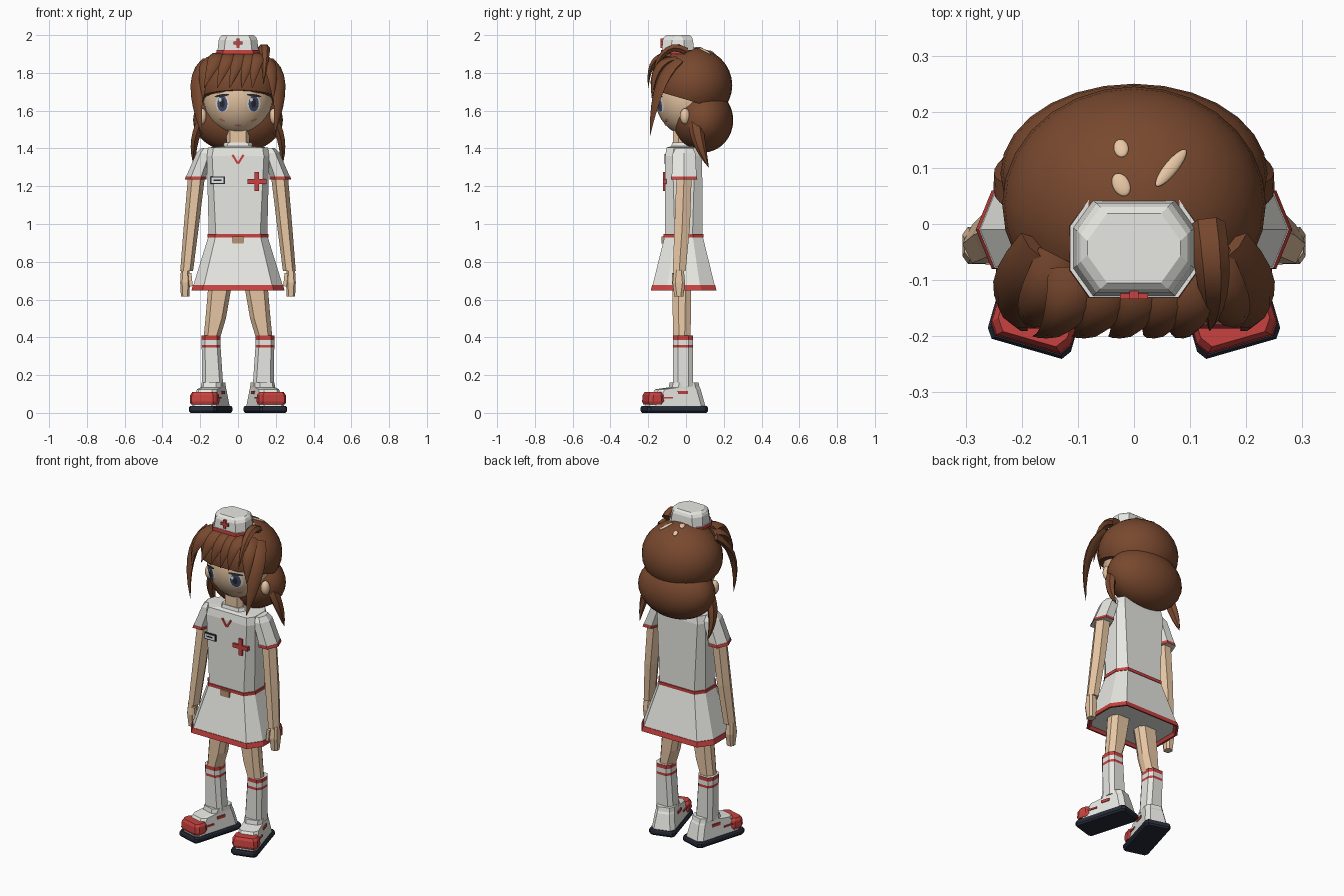
import bpy, bmesh, math
from mathutils import Vector, Matrix

cube = bpy.data.objects.get("Cube")
if cube:
    bpy.data.objects.remove(cube, do_unlink=True)


def material(name, r, g, b):
    m = bpy.data.materials.new(name)
    m.use_nodes = True
    m.diffuse_color = (r, g, b, 1)
    m.node_tree.nodes["Principled BSDF"].inputs["Base Color"].default_value = (r, g, b, 1)
    return m


HAIR = material("brown hair", 0.19, 0.066, 0.028)
SKIN = material("skin", 0.82, 0.58, 0.38)
WHITE = material("off white", 0.8, 0.8, 0.76)
RED = material("red trim", 0.58, 0.055, 0.05)
NAVY = material("dark navy", 0.02, 0.025, 0.04)
IRIS = material("iris blue", 0.07, 0.08, 0.16)
CHEEK = material("cheek orange", 0.7, 0.27, 0.12)
LIP = material("lip pink", 0.7, 0.2, 0.2)
TAN = material("buckle tan", 0.5, 0.3, 0.17)


def finish(name, bm, mats, smooth=None):
    bmesh.ops.recalc_face_normals(bm, faces=bm.faces)
    me = bpy.data.meshes.new(name)
    bm.to_mesh(me)
    bm.free()
    for m in mats:
        me.materials.append(m)
    ob = bpy.data.objects.new(name, me)
    bpy.context.collection.objects.link(ob)
    if smooth:
        for p in me.polygons:
            p.use_smooth = True
        me.set_sharp_from_angle(angle=math.radians(smooth))
    return ob


def octo(z, hx, hy, c, cx=0, cy=0):
    """Chamfered rectangle ring."""
    d = min(1.4 * c, hy * 0.8)
    q = [(hx, hy - d), (hx - c, hy), (c - hx, hy), (-hx, hy - d),
         (-hx, d - hy), (c - hx, -hy), (hx - c, -hy), (hx, d - hy)]
    return [(cx + x, cy + y, z) for x, y in q]


def hexa(z, hx, hy, cx=0, cy=0):
    """Six-sided ring with a corner pointing sideways."""
    return [(cx + hx * math.cos(a), cy + hy * math.sin(a) / 0.866, z)
            for a in (i * math.pi / 3 for i in range(6))]


def loft(name, rings, mat, bands=None, smooth=None):
    """Skin a stack of rings; bands gives another colour to chosen segments."""
    bands = bands or {}
    mats = [mat] + list(dict.fromkeys(bands.values()))
    bm = bmesh.new()
    vs = [[bm.verts.new(p) for p in r] for r in rings]
    n = len(rings[0])
    for i in range(len(vs) - 1):
        for j in range(n):
            k = (j + 1) % n
            f = bm.faces.new((vs[i][j], vs[i][k], vs[i + 1][k], vs[i + 1][j]))
            f.material_index = mats.index(bands.get(i, mat))
    bm.faces.new(vs[0])
    bm.faces.new(vs[-1])
    return finish(name, bm, mats, smooth)


def box(name, loc, size, mat, rot=(0, 0, 0)):
    bm = bmesh.new()
    bmesh.ops.create_cube(bm, size=1)
    bmesh.ops.scale(bm, vec=size, verts=bm.verts)
    ob = finish(name, bm, [mat])
    ob.location, ob.rotation_euler = loc, rot
    return ob


def ball(name, loc, radii, mat, cut=None, rot=None):
    bm = bmesh.new()
    bmesh.ops.create_uvsphere(bm, u_segments=28, v_segments=16, radius=1)
    bmesh.ops.scale(bm, vec=radii, verts=bm.verts)
    if rot:
        bmesh.ops.transform(bm, matrix=rot, verts=bm.verts)
    bmesh.ops.translate(bm, vec=loc, verts=bm.verts)
    if cut:
        bmesh.ops.bisect_plane(bm, geom=bm.verts[:] + bm.edges[:] + bm.faces[:],
                               plane_co=cut[0], plane_no=cut[1], clear_inner=True)
        bmesh.ops.holes_fill(bm, edges=[e for e in bm.edges if e.is_boundary], sides=0)
    return finish(name, bm, [mat], 50)


def strand(name, a, b, c, side, w, t):
    """Tapered hair blade along a quadratic curve."""
    a, b, c, side = map(Vector, (a, b, c, side))
    rings, steps = [], 7
    for i in range(steps + 1):
        u = i / steps
        p = a * (1 - u) ** 2 + b * 2 * u * (1 - u) + c * u * u
        tan = ((b - a) * (1 - u) + (c - b) * u).normalized()
        s = (side - tan * side.dot(tan)).normalized()
        n = tan.cross(s)
        k = 1.03 - u ** 2.5
        rings.append([p + s * w * k * math.cos(q) + n * t * k * math.sin(q)
                      for q in (j * math.pi / 3 for j in range(6))])
    loft(name, rings, HAIR, smooth=40)


# Head and hair masses
HC, HR = Vector((0, 0.02, 1.675)), Vector((0.185, 0.185, 0.21))
CC, CR = Vector((0, 0.035, 1.735)), Vector((0.235, 0.21, 0.2))
ball("head", HC, HR, SKIN)
ball("hair_cap", CC, CR, HAIR, cut=((0, -0.175, 1.71), (0, 0.11, 0.375)))
ball("back_hair", (0, 0.09, 1.55), (0.238, 0.16, 0.172), HAIR)
for x, y, hx, hy in ((-0.023, 0.135, 0.013, 0.018), (-0.023, 0.07, 0.015, 0.022), (0.066, 0.1, 0.012, 0.045)):
    dx, dy = x / CR.x, (y - CC.y) / CR.y
    dz = math.sqrt(1 - dx * dx - dy * dy)
    normal = Vector((dx / CR.x, dy / CR.y, dz / CR.z))
    ball("scalp_patch", (x, y, CC.z + CR.z * dz), (hx, hy, 0.006), SKIN,
         rot=normal.to_track_quat('Z', 'Y').to_matrix().to_4x4())

# Fringe, long side locks and rear locks
for x0, x1 in ((-0.11, -0.18), (-0.05, -0.11), (0.01, -0.045), (0.06, 0.02), (0.1, 0.075)):
    strand("fringe_lock", (x0, -0.08, 1.885), (x0, -0.2, 1.91), (x1, -0.2, 1.72), (1, 0, 0), 0.042, 0.02)
strand("fringe_tuft", (0.13, 0.0, 1.915), (0.15, -0.13, 1.99), (0.135, -0.19, 1.74), (1, 0, 0), 0.032, 0.022)
for s in (1, -1):
    strand("side_lock", (s * 0.16, -0.05, 1.86), (s * 0.255, -0.16, 1.77), (s * 0.19, -0.19, 1.47),
           (s * 0.8, 0.6, 0), 0.052, 0.022)
    strand("temple_lock", (s * 0.13, -0.06, 1.87), (s * 0.19, -0.18, 1.87), (s * 0.185, -0.18, 1.66),
           (s * 0.9, 0.4, 0), 0.042, 0.02)
    strand("rear_lock", (s * 0.19, 0.05, 1.55), (s * 0.25, 0.055, 1.44), (s * 0.23, 0.12, 1.3),
           (0, 1, 0), 0.038, 0.026)
    ball("ear", (s * 0.19, -0.005, 1.57), (0.025, 0.027, 0.042), SKIN)


# Painted face plates that follow the head
def plate(name, x, z, rx, rz, mat, lift, tilt=0):
    bm = bmesh.new()

    def on_head(px, pz):
        k = 1 - (px / HR.x) ** 2 - ((pz - HC.z) / HR.z) ** 2
        return bm.verts.new((px, HC.y - HR.y * math.sqrt(max(k, 0)) - lift, pz))
    mid, rim = on_head(x, z), []
    for i in range(16):
        a = i * math.pi / 8
        u, v = rx * math.cos(a), rz * math.sin(a)
        rim.append(on_head(x + u * math.cos(tilt) - v * math.sin(tilt),
                           z + u * math.sin(tilt) + v * math.cos(tilt)))
    for i in range(16):
        bm.faces.new((mid, rim[i], rim[(i + 1) % 16]))
    ob = finish(name, bm, [mat])
    if ob.data.polygons[0].normal.y > 0:
        ob.data.flip_normals()


for s in (1, -1):
    plate("eye_white", s * 0.083, 1.637, 0.036, 0.045, WHITE, 0.002)
    plate("iris", s * 0.083, 1.637, 0.027, 0.042, IRIS, 0.004)
    plate("pupil", s * 0.083, 1.64, 0.013, 0.024, NAVY, 0.006)
    plate("eye_glint", s * 0.083 - 0.012, 1.658, 0.008, 0.01, WHITE, 0.008)
    plate("upper_lash", s * 0.085, 1.68, 0.04, 0.007, NAVY, 0.006, -s * 0.15)
    plate("eyebrow", s * 0.09, 1.7, 0.035, 0.006, HAIR, 0.004, -s * 0.25)
    plate("cheek_mark", s * 0.085, 1.55, 0.018, 0.006, CHEEK, 0.003, s * 0.4)
plate("mouth", 0, 1.522, 0.018, 0.005, LIP, 0.003)

# Cap with red band
loft("cap", [octo(z, hx, hy, 0.035, 0, -0.043) for z, hx, hy in
             ((1.9, 0.115, 0.089), (1.922, 0.114, 0.088), (1.922, 0.108, 0.085), (1.975, 0.102, 0.08),
              (1.99, 0.095, 0.073), (2.0, 0.083, 0.062))], WHITE, {0: RED})


def cross(name, x, y, z, size, bar, depth):
    box(name + "_upright", (x, y, z), (bar, depth, size), RED)
    box(name + "_crossbar", (x, y, z), (size, depth * 0.98, bar), RED)


cross("cap_cross", 0, -0.126, 1.957, 0.05, 0.016, 0.016)
cross("chest_cross", 0.1, -0.113, 1.225, 0.1, 0.024, 0.02)

# Neck, torso and skirt
MY = -0.0125
loft("neck", [octo(z, 0.062, 0.048, 0.02, 0, -0.02) for z in (1.4, 1.53)], SKIN)
loft("torso", [octo(z, hx, hy, c, 0, MY) for z, hx, hy, c in
               ((0.935, 0.155, 0.1, 0.038), (1.36, 0.165, 0.098, 0.028), (1.405, 0.158, 0.09, 0.028),
                (1.412, 0.078, 0.065, 0.02), (1.432, 0.072, 0.06, 0.02))], WHITE)
loft("belt", [octo(z, 0.162, 0.106, 0.04, 0, MY) for z in (0.928, 0.946)], RED)
loft("skirt", [octo(z, hx, hy, c, 0, MY) for z, hx, hy, c in
               ((0.665, 0.225, 0.155, 0.055), (0.648, 0.235, 0.165, 0.055), (0.648, 0.246, 0.174, 0.057),
                (0.677, 0.239, 0.167, 0.056), (0.677, 0.236, 0.164, 0.056), (0.93, 0.158, 0.102, 0.038))],
     WHITE, {0: RED, 1: RED, 2: RED, 3: RED})
box("buckle", (0, -0.122, 0.915), (0.058, 0.014, 0.038), TAN)
box("name_tag_frame", (-0.108, -0.112, 1.232), (0.076, 0.012, 0.04), NAVY)
box("name_tag", (-0.108, -0.115, 1.232), (0.064, 0.012, 0.028), WHITE)
box("name_tag_line", (-0.108, -0.118, 1.232), (0.042, 0.01, 0.007), NAVY)

# Limbs and shoes on both sides
for s in (1, -1):
    box("collar_stripe", (s * 0.015, -0.109, 1.343), (0.011, 0.012, 0.055), RED, (0, s * 0.55, 0))
    loft("sleeve", [hexa(1.235, 0.057, 0.07, s * 0.225, -0.01), hexa(1.252, 0.055, 0.068, s * 0.221, -0.01),
                    hexa(1.252, 0.053, 0.066, s * 0.221, -0.01), hexa(1.375, 0.046, 0.06, s * 0.175, -0.01),
                    hexa(1.403, 0.03, 0.045, s * 0.165, -0.01)], WHITE, {0: RED})
    loft("arm", [hexa(1.26, 0.045, 0.04, s * 0.219, -0.01), hexa(0.99, 0.04, 0.041, s * 0.247, -0.02),
                 hexa(0.75, 0.034, 0.034, s * 0.272, -0.036)], SKIN)
    loft("hand", [octo(z, hx, hy, 0.01, s * 0.28, -0.038) for z, hx, hy in
                  ((0.615, 0.022, 0.024), (0.69, 0.026, 0.033), (0.76, 0.022, 0.026))], SKIN)
    box("thumb", (s * 0.252, -0.062, 0.705), (0.018, 0.022, 0.07), SKIN, (0, s * 0.1, 0))
    loft("leg", [octo(z, hx, hy, 0.022, s * x, -0.022) for z, hx, hy, x in
                 ((0.39, 0.043, 0.045, 0.14), (0.5, 0.054, 0.048, 0.118), (0.7, 0.063, 0.05, 0.092))], SKIN)
    loft("sock", [octo(z, hx, 0.053, 0.018, s * x, -0.015) for z, hx, x in
                  ((0.14, 0.056, 0.134), (0.345, 0.05, 0.142), (0.36, 0.05, 0.143), (0.387, 0.05, 0.143),
                   (0.41, 0.05, 0.143))], WHITE, {1: RED, 3: RED})
    shoe = [
        loft("shoe_sole", [octo(z, hx, hy, 0.012) for z, hx, hy in
                           ((0, 0.07, 0.16), (0.01, 0.077, 0.167), (0.028, 0.077, 0.167), (0.036, 0.072, 0.162))], NAVY),
        loft("shoe_upper", [octo(z, hx, hy, 0.02, 0, cy) for z, hx, hy, cy in
                            ((0.034, 0.068, 0.155, 0.003), (0.125, 0.056, 0.115, 0.02), (0.135, 0.055, 0.075, 0.054),
                             (0.16, 0.054, 0.07, 0.054))], WHITE),
        loft("shoe_toe", [octo(z, hx, hy, 0.015, 0, -0.115) for z, hx, hy in
                          ((0.045, 0.07, 0.04), (0.06, 0.075, 0.045), (0.095, 0.073, 0.042), (0.11, 0.064, 0.034))], RED),
        box("shoe_strap", (0, 0.03, 0.108), (0.128, 0.055, 0.016), RED),
        box("shoe_stripe", (0, -0.06, 0.08), (0.134, 0.07, 0.01), RED),
    ]
    for ob in shoe:
        ob.matrix_world = (Matrix.Translation((s * 0.145, -0.062, 0)) @ Matrix.Rotation(s * 0.28, 4, 'Z')
                           @ Matrix.Translation(ob.location))
